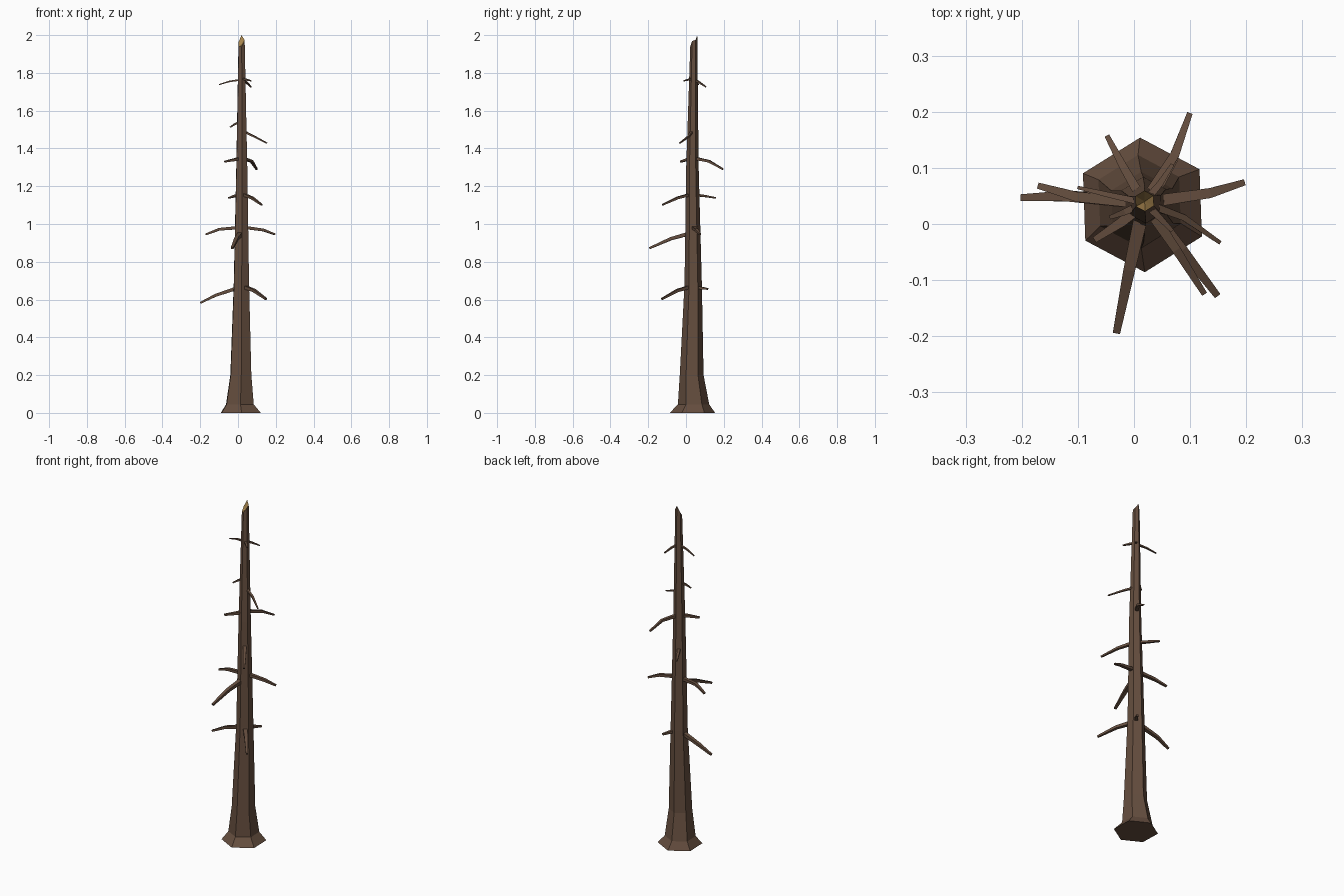
import bpy, bmesh, math
from mathutils import Vector

if "Cube" in bpy.data.objects:
    bpy.data.objects.remove(bpy.data.objects["Cube"])


def material(name, rgb):
    m = bpy.data.materials.new(name)
    m.diffuse_color = (*rgb, 1)
    m.use_nodes = True
    m.node_tree.nodes["Principled BSDF"].inputs["Base Color"].default_value = m.diffuse_color
    return m


bark = material("dark bark", (0.13, 0.076, 0.049))
wood = material("exposed wood", (0.38, 0.23, 0.075))


def finish(name, bm, mats):
    me = bpy.data.meshes.new(name)
    bmesh.ops.recalc_face_normals(bm, faces=bm.faces)
    bm.to_mesh(me)
    bm.free()
    for m in mats:
        me.materials.append(m)
    ob = bpy.data.objects.new(name, me)
    bpy.context.collection.objects.link(ob)


def bridge(bm, a, b):
    n = len(a)
    for i in range(n):
        bm.faces.new((a[i], a[(i + 1) % n], b[(i + 1) % n], b[i]))


# Trunk: six-sided flared rings (z, centre x, centre y, radius)
profile = [(0, .015, .034, .120), (.045, .010, .040, .083), (.20, .015, .030, .063),
           (.68, .018, .038, .046), (1.30, .020, .034, .033), (1.95, .019, .041, .0185)]
# Splintered rim: height offset for each side, starting at the back
jag = [.05, .012, -.012, -.01, .018, .025]
bm = bmesh.new()
rings = []
for k, (z, cx, cy, r) in enumerate(profile):
    ring = []
    for i in range(6):
        a = math.radians(92 + 60 * i)
        dz = jag[i] if k == len(profile) - 1 else 0
        ring.append(bm.verts.new((cx + r * math.cos(a), cy + r * math.sin(a), z + dz)))
    rings.append(ring)
for a, b in zip(rings, rings[1:]):
    bridge(bm, a, b)
bm.faces.new(rings[0])
# Broken top: fan of bare wood around a sunken core
core = bm.verts.new((.019, .040, 1.945))
for i in range(6):
    f = bm.faces.new((rings[-1][i], rings[-1][(i + 1) % 6], core))
    f.material_index = 1
finish("trunk", bm, [bark, wood])


# Dead branches: tapering four-sided limbs, starting inside the trunk
def branch(name, base_z, mid, tip, r):
    pts = [Vector((.018, .038, base_z)), Vector(mid), Vector(tip)]
    bm = bmesh.new()
    loops = []
    for i, p in enumerate(pts):
        d = (pts[min(i + 1, 2)] - pts[max(i - 1, 0)]).normalized()
        side = d.cross(Vector((0, 0, 1))).normalized()
        up = side.cross(d)
        s = r * (1, .8, .5)[i]
        loops.append([bm.verts.new(p + side * s * u + up * s * v)
                      for u, v in ((1, .8), (-1, .8), (-1, -.8), (1, -.8))])
    bridge(bm, loops[0], loops[1])
    bridge(bm, loops[1], loops[2])
    bm.faces.new(loops[0])
    bm.faces.new(loops[2])
    finish(name, bm, [bark])


limbs = [
    (.668, (-.12, .050, .622), (-.200, .047, .582), .012),
    (.672, (.085, -.045, .648), (.148, -.127, .603), .012),
    (.665, (.048, .075, .662), (.073, .115, .656), .011),
    (.982, (-.10, .048, .972), (-.170, .068, .945), .011),
    (.984, (.135, .055, .968), (.196, .074, .945), .011),
    (.955, (-.008, -.080, .922), (-.031, -.193, .872), .013),
    (1.160, (.075, -.045, 1.138), (.125, -.124, 1.102), .010),
    (1.155, (-.018, .100, 1.148), (-.048, .157, 1.138), .009),
    (1.350, (.072, .122, 1.332), (.099, .196, 1.290), .010),
    (1.348, (-.020, .005, 1.340), (-.070, -.028, 1.330), .011),
    (1.497, (.088, .012, 1.462), (.153, -.033, 1.428), .007),
    (1.542, (-.015, .022, 1.530), (-.042, .012, 1.512), .007),
    (1.764, (-.045, .052, 1.755), (-.100, .065, 1.738), .006),
    (1.768, (.045, .070, 1.750), (.068, .105, 1.726), .007),
    (1.770, (.045, .012, 1.764), (.068, -.012, 1.758), .007),
]
for i, limb in enumerate(limbs):
    branch(f"branch_{i + 1}", *limb)
